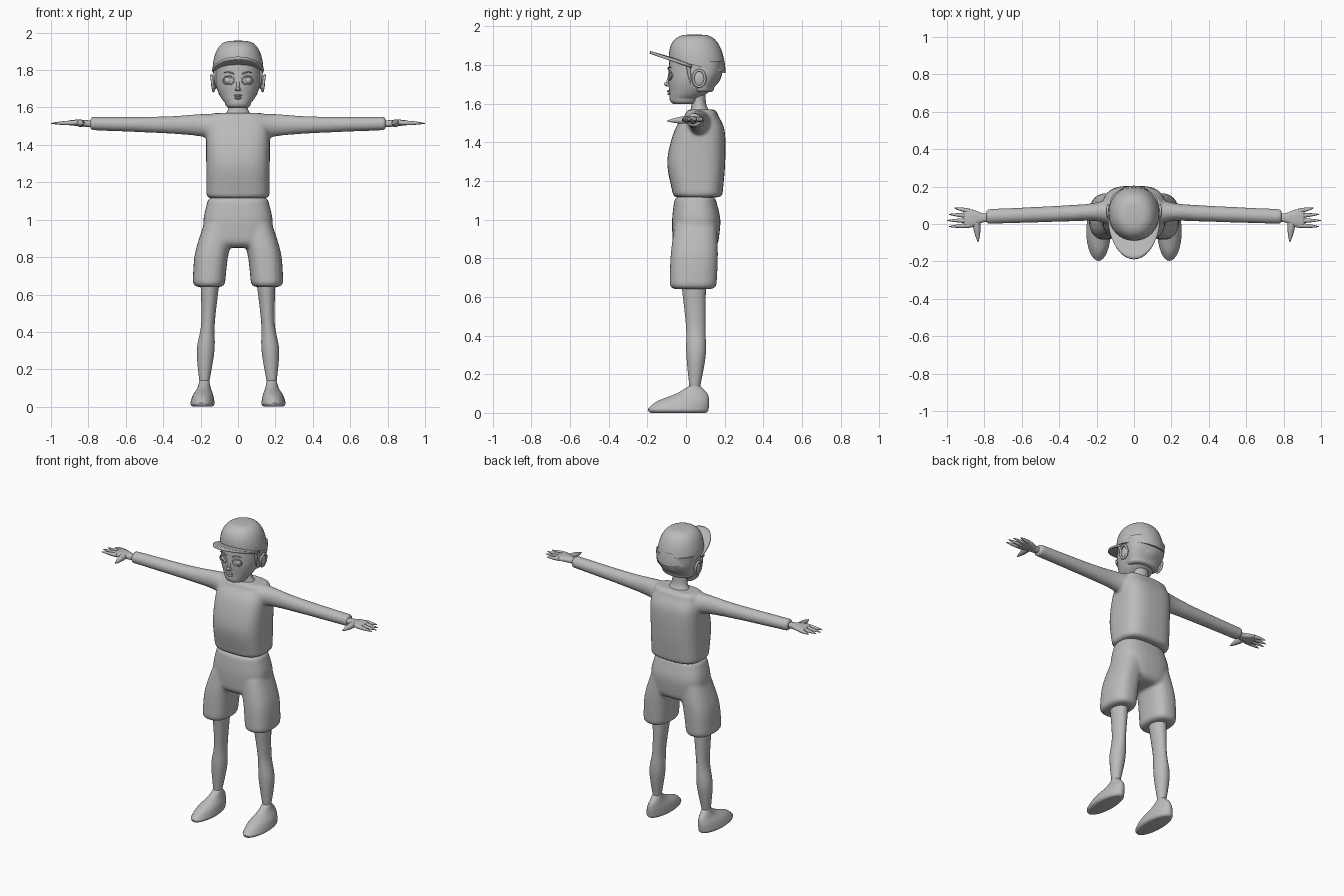
import bpy, bmesh, math
from mathutils import Matrix, Vector

cube = bpy.data.objects.get("Cube")
if cube:
    bpy.data.objects.remove(cube)

COLOUR = (.5, .5, .5, 1)
grey = bpy.data.materials.new("plain grey")
grey.use_nodes = True
grey.diffuse_color = COLOUR
grey.node_tree.nodes["Principled BSDF"].inputs["Base Color"].default_value = COLOUR

MIDDLE, BOTH = (1,), (1, -1)


def smooth_between(rings, steps=6):
    """Passes a smooth curve through the few given rings."""
    rings = [Vector(ring) for ring in rings]
    ends = [rings[0], *rings, rings[-1]]
    result = []
    for before, start, end, after in zip(ends, ends[1:], ends[2:], ends[3:]):
        for step in range(steps):
            t = step / steps
            bend_in, bend_out = (end - before) / 2, (after - start) / 2
            gap = end - start
            result.append(start + t * bend_in + t * t * (3 * gap - 2 * bend_in - bend_out)
                          + t ** 3 * (bend_in + bend_out - 2 * gap))
    return result + [rings[-1]]


def rounded_end(ring, edge, direction, steps=5):
    """Rings that roll an end over with the radius called edge."""
    result = []
    for step in range(1, steps + 1):
        t = math.pi / 2 * step / steps
        inset = edge * (1 - math.cos(t))
        result.append(ring + Vector((direction * edge * math.sin(t), 0, 0, -inset, -inset)))
    return result


def loft(bm, rings, axis="z", power=2, low=0, high=0, sides=MIDDLE, tilt=0, count=32):
    """Each ring is its position, the two centre offsets and the two radii."""
    rings = smooth_between(rings)
    if low:
        rings = rounded_end(rings[0], low, -1)[::-1] + rings
    if high:
        rings = rings + rounded_end(rings[-1], high, 1)
    for side in sides:
        loops = []
        for position, centre_a, centre_b, radius_a, radius_b in rings:
            loop = []
            for i in range(count):
                angle = math.tau * i / count
                c, s = math.cos(angle), math.sin(angle)
                a = centre_a + radius_a * math.copysign(abs(c) ** (2 / power), c)
                b = centre_b + radius_b * math.copysign(abs(s) ** (2 / power), s)
                fade = (radius_b / rings[0][-1]) ** 4
                point = (a, b, position + tilt * fade * b) if axis == "z" else (position, a, b)
                loop.append(bm.verts.new((point[0] * side, point[1], point[2])))
            loops.append(loop)
        for lower, upper in zip(loops, loops[1:]):
            for i in range(count):
                bm.faces.new((lower[i - 1], lower[i], upper[i], upper[i - 1]))
        bm.faces.new(loops[0])
        bm.faces.new(loops[-1])


def finish(name, bm, blend=0):
    """Makes the smooth object; blend melts its overlapping pieces into one skin."""
    bmesh.ops.recalc_face_normals(bm, faces=bm.faces)
    mesh = bpy.data.meshes.new(name)
    bm.to_mesh(mesh)
    bm.free()
    mesh.materials.append(grey)
    obj = bpy.data.objects.new(name, mesh)
    bpy.context.collection.objects.link(obj)
    bpy.ops.object.select_all(action="DESELECT")
    obj.select_set(True)
    bpy.context.view_layer.objects.active = obj
    bpy.ops.object.shade_smooth_by_angle(angle=math.radians(50))
    if blend:
        skin = obj.modifiers.new("Skin", "REMESH")
        skin.mode, skin.voxel_size, skin.use_smooth_shade = "VOXEL", .009, True
        soften = obj.modifiers.new("Soften", "SMOOTH")
        soften.factor, soften.iterations = .5, blend
    return obj


def part(name, rings, **options):
    bm = bmesh.new()
    loft(bm, rings, **options)
    return finish(name, bm)


def ball(name, centre, size, sides=MIDDLE):
    bm = bmesh.new()
    for side in sides:
        place = Matrix.Translation((centre[0] * side, *centre[1:])) @ Matrix.Diagonal((*size, 1))
        bmesh.ops.create_uvsphere(bm, u_segments=20, v_segments=12, radius=1, matrix=place)
    finish(name, bm)


def tube(name, points, radius, taper=0, sides=MIDDLE, closed=False):
    """A round strand that loses the fraction taper of its radius by the end."""
    curve = bpy.data.curves.new(name, "CURVE")
    curve.dimensions, curve.bevel_depth, curve.bevel_resolution = "3D", radius, 3
    curve.use_fill_caps = True
    for side in sides:
        spline = curve.splines.new("POLY")
        spline.points.add(len(points) - 1)
        spline.use_cyclic_u, spline.use_smooth = closed, True
        for i, (target, (x, y, z)) in enumerate(zip(spline.points, points)):
            target.co = (x * side, y, z, 1)
            target.radius = 1 - taper * (i / (len(points) - 1)) ** 2
    curve.materials.append(grey)
    bpy.context.collection.objects.link(bpy.data.objects.new(name, curve))


def strand(start, end, steps=6):
    return [Vector(start).lerp(Vector(end), i / steps) for i in range(steps + 1)]


# Shirt: squarish body blended with two tapering sleeves
bm = bmesh.new()
loft(bm, [(1.14, 0, .06, .17, .13), (1.3, 0, .053, .17, .15),
          (1.46, 0, .07, .17, .13), (1.54, 0, .08, .155, .085)], power=3, low=.025, high=.03)
loft(bm, [(.1, .07, 1.49, .09, .075), (.2, .065, 1.505, .05, .06),
          (.4, .055, 1.507, .043, .045), (.78, .04, 1.514, .04, .036)],
     axis="x", high=.01, sides=BOTH)
finish("shirt", bm, blend=6)

# Shorts: hips blended with two baggy legs
bm = bmesh.new()
loft(bm, [(.9, 0, .05, .18, .12), (1, 0, .053, .185, .125), (1.09, 0, .048, .165, .11)],
     power=2.6, low=.05, high=.03)
loft(bm, [(.67, .155, .037, .087, .122), (.82, .14, .043, .09, .122), (.97, .095, .05, .09, .11)],
     power=2.5, low=.03, sides=BOTH)
finish("shorts", bm, blend=8)

# Legs and shoes
part("legs", [(.13, .18, .045, .026, .027), (.3, .173, .052, .047, .05),
              (.45, .16, .05, .036, .05), (.66, .15, .04, .05, .063)], sides=BOTH)
part("shoes", [(.02, .19, -.04, .065, .157), (.06, .187, -.015, .055, .135),
               (.1, .182, .03, .036, .08), (.14, .18, .045, .026, .028)], low=.02, sides=BOTH)

# Hands: wrist and palm, then tapering fingers and thumbs
part("hands", [(.77, .035, 1.513, .022, .018), (.81, .033, 1.514, .025, .018),
               (.86, .03, 1.518, .046, .017), (.9, .03, 1.518, .049, .013)],
     axis="x", power=2.5, high=.012, sides=BOTH)
for i, finger in enumerate(("little", "ring", "middle", "index")):
    reach = 1 - .01 * (i - 2) ** 2
    tube(finger + "_fingers", strand((.88, .07 - .026 * i, 1.518), (reach, .085 - .033 * i, 1.515)),
         radius=.013, taper=.85, sides=BOTH)
tube("thumbs", strand((.843, .01, 1.516), (.833, -.097, 1.51)), radius=.021, taper=.9, sides=BOTH)

# Neck, head and hair
part("neck", [(1.55, 0, .075, .08, .055), (1.6, 0, .066, .051, .038), (1.7, 0, .064, .05, .037)])
part("head", [(1.625, 0, -.012, .07, .073), (1.66, 0, .016, .095, .102),
              (1.73, 0, .044, .12, .136), (1.84, 0, .055, .125, .14)], power=2.15, low=.028)
part("hair", [(1.68, 0, .08, .105, .065), (1.75, 0, .1, .125, .085), (1.82, 0, .105, .13, .09)],
     power=2.2, low=.02)
tube("sideburns", strand((.123, .01, 1.8), (.117, .025, 1.7)), radius=.01, taper=.8, sides=BOTH)

# Ears with a raised rim
ball("ears", (.13, .068, 1.728), (.014, .03, .04), BOTH)
turns = [math.tau * i / 24 for i in range(24)]
tube("ear_rims", [(.137 + .005 * math.sin(t), .068 + .031 * math.cos(t), 1.73 + .042 * math.sin(t))
                  for t in turns], radius=.007, sides=BOTH, closed=True)

# Eyes with lids, following the curve of the face
ball("eyes", (.05, -.068, 1.745), (.024, .018, .021), BOTH)
lids = []
for t in turns:
    x = .05 + .029 * math.cos(t)
    lids.append((x, 2.3 * x * x - .089, 1.745 + .022 * math.sin(t)))
tube("eyelids", lids, radius=.004, sides=BOTH, closed=True)
brow = []
for i in range(9):
    x = .022 + .007 * i
    brow.append((x, 2.8 * x * x - .094, 1.789 - 9 * (x - .055) ** 2))
tube("eyebrows", brow, radius=.004, taper=.6, sides=BOTH)

# Nose and mouth
tube("nose_bridge", strand((0, -.084, 1.745), (0, -.098, 1.702)), radius=.008)
ball("nose_tip", (0, -.1, 1.7), (.011, .014, .011))
ball("nostrils", (.009, -.091, 1.695), (.008, .01, .007), BOTH)
ball("upper_lip", (0, -.086, 1.664), (.022, .013, .006))
ball("lower_lip", (0, -.083, 1.65), (.019, .013, .007))

# Cap crown: a full dome, lower at the back
dome = []
for i in range(10):
    rise = math.radians(9.8 * i)
    spread = math.cos(rise) ** .55
    dome.append((1.81 + .147 * math.sin(rise), 0, .04 + .018 * spread, .136 * spread, .147 * spread))
part("cap_crown", dome, power=2.1, tilt=-.26)

# Cap brim: a curved plate, high in the middle
bm = bmesh.new()
rows = []
for i in range(25):
    sweep = math.pi * i / 24
    s, c = math.sin(sweep), math.cos(sweep)
    inner = Vector((.118 * c, .03 - .105 * s, 1.8 + .033 * s))
    outer = Vector((.136 * c, .03 - .217 * s, 1.79 + .075 * s))
    rows.append([bm.verts.new(point) for point in strand(inner, outer)])
for left, right in zip(rows, rows[1:]):
    for k in range(len(left) - 1):
        bm.faces.new((left[k], left[k + 1], right[k + 1], right[k]))
brim = finish("cap_brim", bm)
plate = brim.modifiers.new("Thickness", "SOLIDIFY")
plate.thickness, plate.offset = .014, 0
